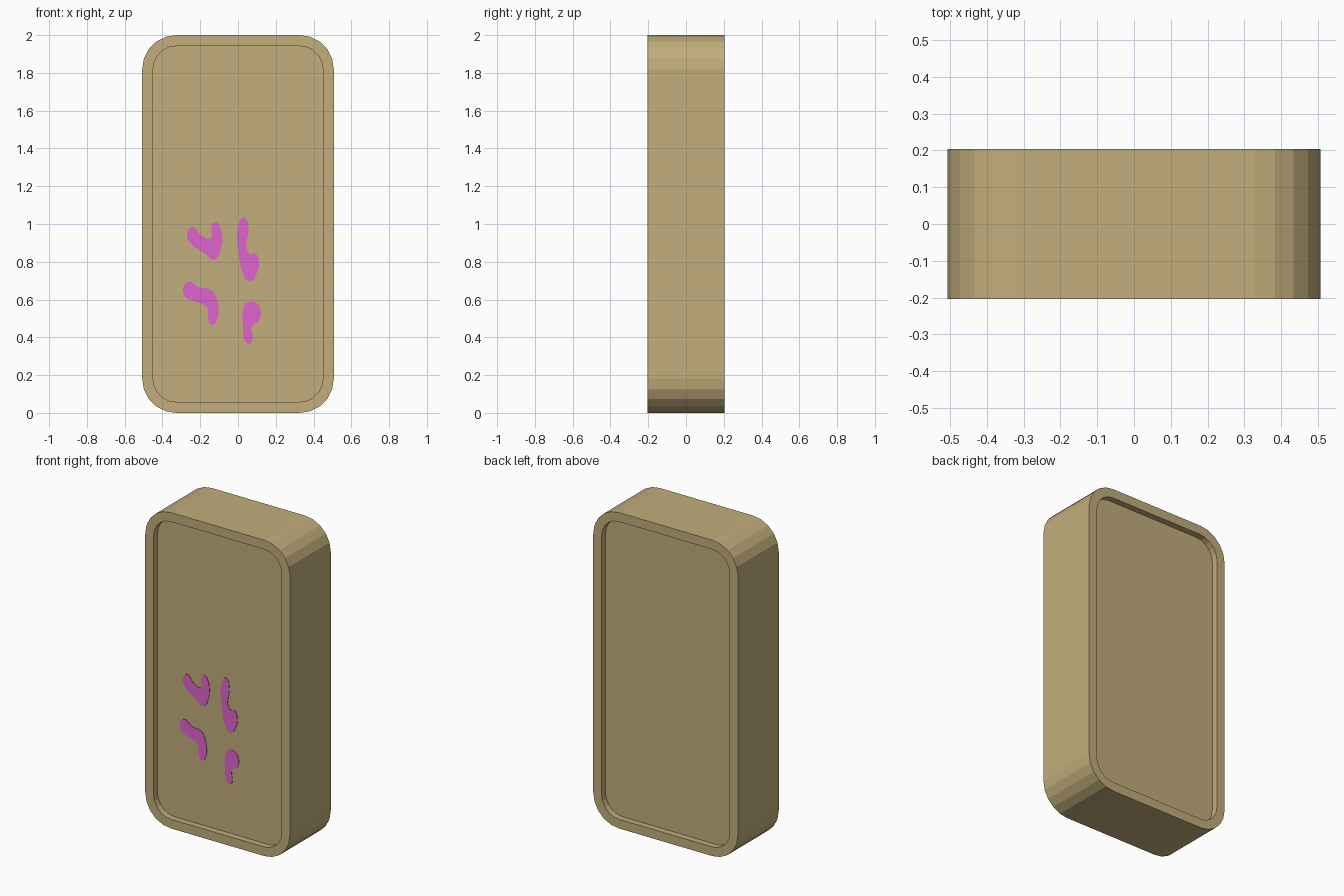
import bpy
import bmesh
from math import cos, sin, pi

cube = bpy.data.objects.get("Cube")
if cube:
    bpy.data.objects.remove(cube, do_unlink=True)

WIDTH, HEIGHT, DEPTH = 1.014, 2.0, 0.408
RADIUS, RIM, RECESS, SEGMENTS = 0.18, 0.058, 0.04, 5


def make_material(name, colour):
    mat = bpy.data.materials.new(name)
    mat.use_nodes = True
    mat.diffuse_color = colour
    mat.node_tree.nodes["Principled BSDF"].inputs["Base Color"].default_value = colour
    return mat


tan = make_material("tan", (0.54, 0.42, 0.20, 1))
pink = make_material("pink paint", (0.74, 0.13, 0.62, 1))


def rounded_loop(bm, inset, y):
    """Ring of vertices around a rounded rectangle, facing along y."""
    r = RADIUS - inset
    cx, cz = WIDTH / 2 - RADIUS, HEIGHT / 2 - RADIUS
    ring = []
    for corner, (sx, sz) in enumerate([(1, 1), (-1, 1), (-1, -1), (1, -1)]):
        for i in range(SEGMENTS + 1):
            a = (corner + i / SEGMENTS) * pi / 2
            ring.append(bm.verts.new((sx * cx + r * cos(a), y,
                                      HEIGHT / 2 + sz * cz + r * sin(a))))
    return ring


def build_tablet():
    """Thick rounded slab with a shallow recess on both faces."""
    bm = bmesh.new()
    front = -DEPTH / 2
    rings = [rounded_loop(bm, inset, y) for inset, y in (
        (RIM, front + RECESS), (RIM, front), (0, front),
        (0, -front), (RIM, -front), (RIM, -front - RECESS))]
    for a, b in zip(rings, rings[1:]):
        for i in range(len(a)):
            j = (i + 1) % len(a)
            bm.faces.new((a[i], a[j], b[j], b[i]))
    bm.faces.new(rings[0])
    bm.faces.new(rings[-1])
    bmesh.ops.recalc_face_normals(bm, faces=bm.faces)
    mesh = bpy.data.meshes.new("tablet_body")
    bm.to_mesh(mesh)
    bm.free()
    mesh.materials.append(tan)
    bpy.context.collection.objects.link(bpy.data.objects.new("tablet_body", mesh))


def build_paint_mark(name, outline):
    """Thin plate filled inside a smooth closed outline on the front recess."""
    curve = bpy.data.curves.new(name, "CURVE")
    curve.dimensions, curve.fill_mode = "2D", "BOTH"
    curve.extrude, curve.resolution_u = 0.002, 4
    spline = curve.splines.new("BEZIER")
    spline.bezier_points.add(len(outline) - 1)
    spline.use_cyclic_u = True
    for point, (x, z) in zip(spline.bezier_points, outline):
        point.co = (x, z, 0)
        point.handle_left_type = point.handle_right_type = "AUTO"
    helper = bpy.data.objects.new(name + "_outline", curve)
    bpy.context.collection.objects.link(helper)
    bpy.context.view_layer.update()
    graph = bpy.context.evaluated_depsgraph_get()
    mesh = bpy.data.meshes.new_from_object(helper.evaluated_get(graph))
    bpy.data.objects.remove(helper, do_unlink=True)
    mesh.materials.clear()
    mesh.materials.append(pink)
    mark = bpy.data.objects.new(name, mesh)
    mark.rotation_euler.x = pi / 2
    mark.location.y = -DEPTH / 2 + RECESS - 0.001
    bpy.context.collection.objects.link(mark)


build_tablet()

# Four painted brush marks
build_paint_mark("paint_mark_upper_left", [
    (-.27, .95), (-.24, .985), (-.2, .945), (-.145, .925), (-.14, .99),
    (-.12, 1.01), (-.097, .99), (-.097, .85), (-.13, .81), (-.17, .84), (-.26, .91)])
build_paint_mark("paint_mark_upper_right", [
    (.007, 1.01), (.03, 1.035), (.052, 1.01), (.06, .84), (.09, .845),
    (.11, .81), (.1, .74), (.06, .695), (.025, .74), (.007, .82)])
build_paint_mark("paint_mark_lower_left", [
    (-.29, .66), (-.26, .695), (-.21, .665), (-.14, .65), (-.115, .61),
    (-.112, .49), (-.135, .465), (-.157, .49), (-.165, .56), (-.23, .59), (-.28, .615)])
build_paint_mark("paint_mark_lower_right", [
    (.028, .55), (.05, .585), (.09, .585), (.118, .55), (.112, .49),
    (.075, .46), (.075, .385), (.055, .365), (.035, .385), (.027, .45)])
